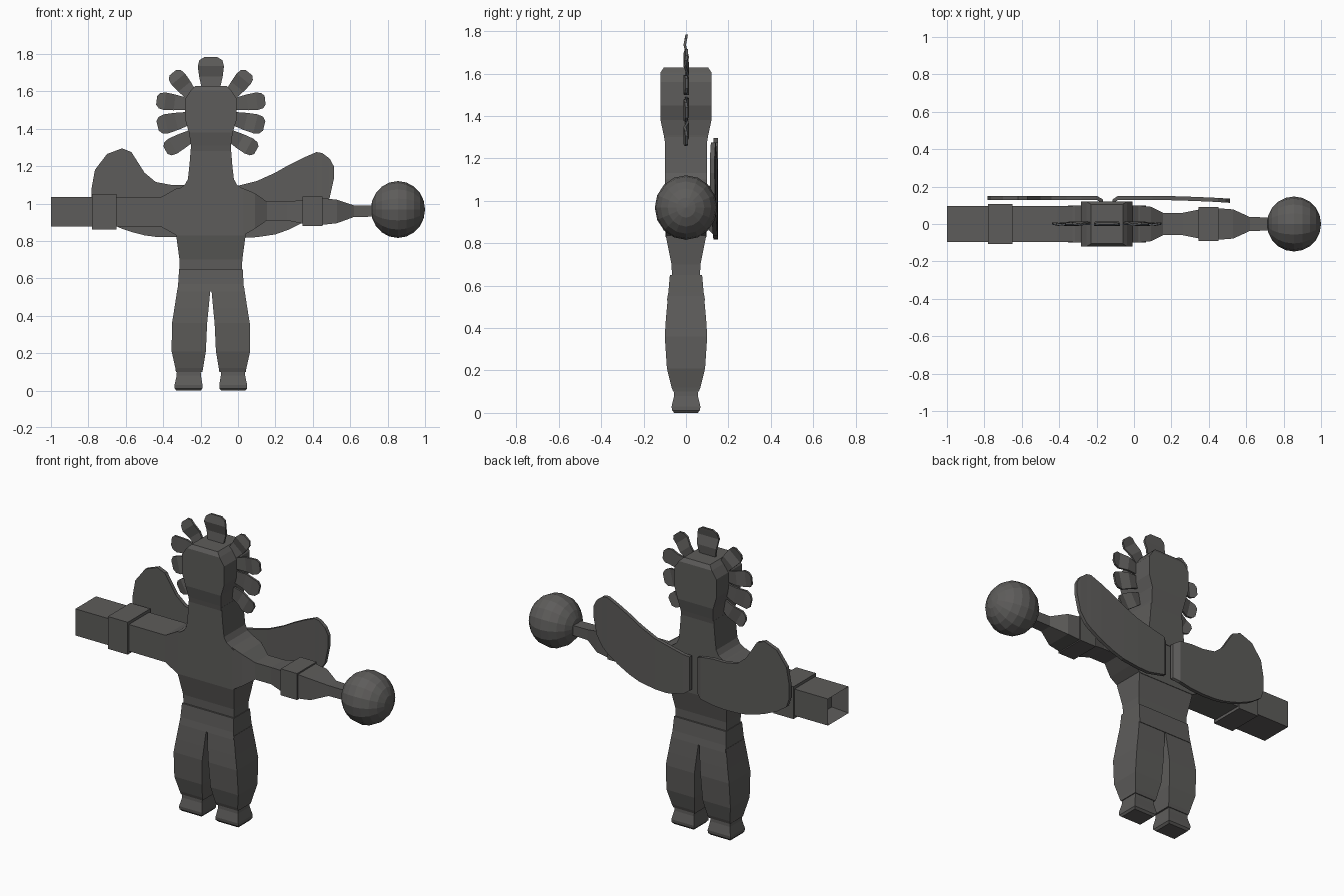
import bpy, bmesh, math
from mathutils import Matrix, Vector

CX = -0.145  # body centre line
mat = bpy.data.materials.new("dark grey")
mat.diffuse_color = (0.11, 0.107, 0.103, 1)


def finish(bm, name):
    bmesh.ops.recalc_face_normals(bm, faces=bm.faces)
    me = bpy.data.meshes.new(name)
    bm.to_mesh(me)
    bm.free()
    me.materials.append(mat)
    ob = bpy.data.objects.new(name, me)
    bpy.context.collection.objects.link(ob)
    return ob


def loft(name, axis, secs, hollow=0):
    """Rectangular sections (t, u0, u1, v0, v1); u is x or z, v is y."""
    bm = bmesh.new()
    rings = []
    for t, u0, u1, v0, v1 in secs:
        ring = []
        for u, v in ((u0, v0), (u1, v0), (u1, v1), (u0, v1)):
            ring.append(bm.verts.new((u, v, t) if axis == 'z' else (t, v, u)))
        rings.append(ring)
    for a, b in zip(rings, rings[1:]):
        for i in range(4):
            j = (i + 1) % 4
            bm.faces.new((a[i], a[j], b[j], b[i]))
    end = bm.faces.new(rings[0])
    bm.faces.new(rings[-1])
    if hollow:
        bmesh.ops.recalc_face_normals(bm, faces=bm.faces)
        bmesh.ops.inset_region(bm, faces=[end], thickness=0.022)
        d = Vector((hollow, 0, 0)) if axis == 'x' else Vector((0, 0, hollow))
        bmesh.ops.translate(bm, verts=end.verts, vec=d)
    return finish(bm, name)


def sym(secs, cx=CX):
    """(t, half width, half depth) to full sections."""
    return [(t, cx - hx, cx + hx, -hy, hy) for t, hx, hy in secs]


# shoulders, chest and both arms
loft("shoulders_and_arms", 'x', [
    (-0.70, .877, 1.035, -.095, .095), (-0.41, .875, 1.035, -.095, .095),
    (-0.33, .83, 1.08, -.097, .097), (0.03, .83, 1.08, -.097, .097),
    (0.09, .865, 1.055, -.092, .092), (0.155, .91, 1.01, -.06, .06),
    (0.26, .91, 1.01, -.06, .06), (0.36, .89, 1.02, -.08, .08)])
loft("cannon_barrel", 'x', [(-1, .877, 1.035, -.097, .097),
                            (-0.70, .877, 1.035, -.097, .097)], hollow=0.1)
loft("left_cuff", 'x', [(-0.78, .86, 1.052, -.106, .106),
                        (-0.65, .86, 1.052, -.106, .106)])
loft("right_cuff", 'x', [(0.345, .88, 1.037, -.092, .092),
                         (0.452, .88, 1.037, -.092, .092)])
loft("forearm_and_rod", 'x', [
    (0.44, .885, 1.03, -.085, .085), (0.53, .895, 1.02, -.078, .078),
    (0.62, .928, .99, -.037, .037), (0.74, .93, .988, -.035, .035)])

# torso, skirt, neck, head
loft("torso", 'z', sym([(0.60, .165, .065), (0.70, .168, .068),
                        (0.84, .187, .096)]))
loft("skirt", 'z', sym([(0.53, .178, .09), (0.57, .175, .083), (0.65, .17, .076)]))
loft("neck", 'z', sym([(1.07, .185, .1), (1.10, .14, .1), (1.13, .123, .1),
                       (1.20, .115, .1), (1.30, .107, .1)]))
loft("head", 'z', sym([(1.28, .105, .1), (1.31, .107, .105), (1.38, .117, .12),
                       (1.45, .138, .12), (1.56, .138, .12), (1.605, .108, .12),
                       (1.628, .085, .105)]))

# legs and feet
for side, name in ((-1, "left"), (1, "right")):
    def leg(secs):
        return [(z, *sorted((CX + side * a, CX + side * b)), -h, h)
                for z, a, b, h in secs]
    loft(name + "_leg", 'z', leg([
        (0.10, .045, .187, .06), (0.12, .042, .19, .068), (0.21, .027, .21, .09),
        (0.36, .02, .208, .1), (0.44, .012, .195, .095), (0.55, .002, .178, .085)]))
    loft(name + "_foot", 'z', leg([
        (0, .055, .185, .055), (0.012, .045, .194, .066), (0.03, .045, .194, .068),
        (0.08, .053, .183, .056), (0.11, .055, .182, .055)]))

# wings: (x, bottom, top, y)
WINGS = {
    "left_wing": [(-.165, .86, 1.07, .12), (-.2, .84, 1.09, .14), (-.28, .825, 1.1, .14),
                  (-.36, .82, 1.10, .14), (-.44, .822, 1.115, .14), (-.5, .83, 1.165, .14),
                  (-.57, .848, 1.275, .14), (-.62, .865, 1.295, .14), (-.70, .9, 1.265, .14),
                  (-.765, .945, 1.18, .14), (-.783, 1.0, 1.08, .14)],
    "right_wing": [(-.115, .86, 1.06, .12), (-.085, .84, 1.075, .14), (.02, .817, 1.1, .14),
                   (.1, .82, 1.12, .14), (.2, .835, 1.165, .138), (.27, .86, 1.205, .136),
                   (.35, .9, 1.245, .133), (.42, .945, 1.275, .13), (.45, .97, 1.27, .128),
                   (.49, 1.03, 1.24, .126), (.512, 1.13, 1.2, .124)],
}
for name, secs in WINGS.items():
    loft(name, 'x', [(x, b, t, y - .011, y + .011) for x, b, t, y in secs])

# mace ball with poles along the arm
bm = bmesh.new()
bmesh.ops.create_uvsphere(bm, u_segments=16, v_segments=10, radius=1)
bmesh.ops.transform(bm, verts=bm.verts,
                    matrix=Matrix.Translation((.855, 0, .968))
                    @ Matrix.Diagonal((.145, .147, .152, 1))
                    @ Matrix.Rotation(math.pi / 2, 4, 'Y'))
finish(bm, "ball")


# head feathers: thin rounded plates fanned around the head
def feather(name, base, tip, w):
    a, b = Vector((base[0], 0, base[1])), Vector((tip[0], 0, tip[1]))
    d, L = (b - a).normalized(), (b - a).length
    n = Vector((d.z, 0, -d.x))
    bm = bmesh.new()
    prof = [(0, .68, 0), (.4, .9, .008), (.72, 1, -.006), (.9, .88, 0), (1, .5, .003)]
    rings = []
    for t, k, y in prof:
        p = a + d * (L * t)
        rings.append([bm.verts.new(p + n * (w * k * s) + Vector((0, y + h, 0)))
                      for s, h in ((-1, -.006), (1, -.006), (1, .006), (-1, .006))])
    for r, q in zip(rings, rings[1:]):
        for i in range(4):
            bm.faces.new((r[i], r[i - 1], q[i - 1], q[i]))
    bm.faces.new(rings[0])
    bm.faces.new(rings[-1])
    finish(bm, name)


feather("top_feather", (CX, 1.61), (CX, 1.783), .07)
FAN = [((.10, 1.575), (.203, 1.70), .047), ((.13, 1.533), (.29, 1.552), .047),
       ((.12, 1.455), (.285, 1.415), .052), ((.10, 1.365), (.243, 1.285), .046)]
for side, name in ((-1, "left"), (1, "right")):
    for i, (p, q, w) in enumerate(FAN):
        feather(f"{name}_feather_{i + 1}", (CX + side * p[0], p[1]),
                (CX + side * q[0], q[1]), w)
